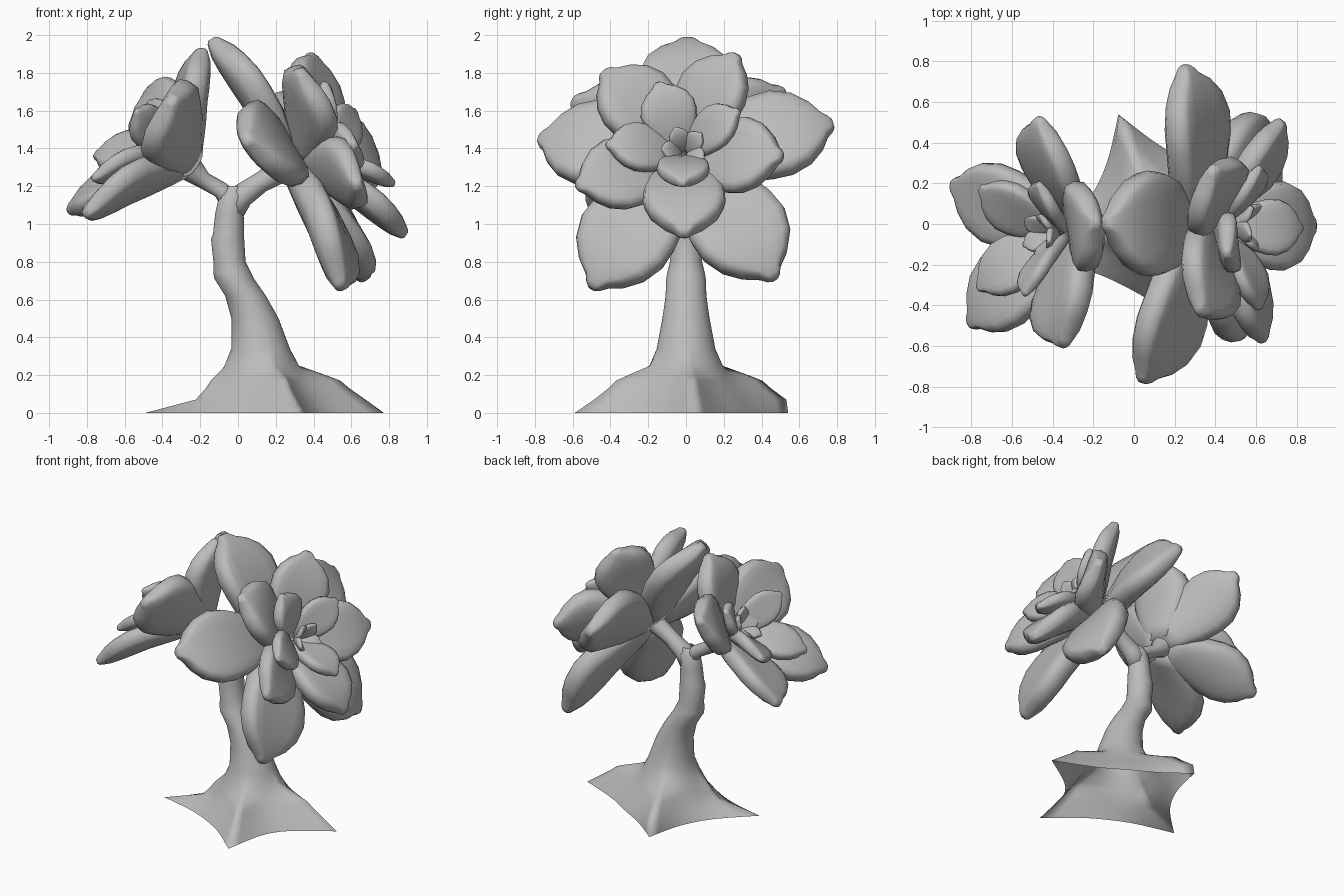
import bpy, bmesh, math
from mathutils import Quaternion, Vector

cube = bpy.data.objects.get("Cube")
if cube:
    bpy.data.objects.remove(cube, do_unlink=True)

grey = bpy.data.materials.new("plain_grey")
grey.use_nodes = True
grey.diffuse_color = (0.5, 0.5, 0.5, 1)
grey.node_tree.nodes["Principled BSDF"].inputs["Base Color"].default_value = (0.5, 0.5, 0.5, 1)


def loft(name, rings, cap_ends=True):
    """Skin a list of closed rings into one smooth object."""
    bm = bmesh.new()
    loops = [[bm.verts.new(p) for p in ring] for ring in rings]
    count = len(loops[0])
    for low, high in zip(loops, loops[1:]):
        for i in range(count):
            j = (i + 1) % count
            bm.faces.new((low[i], low[j], high[j], high[i]))
    if cap_ends:
        bm.faces.new(loops[0][::-1])
        bm.faces.new(loops[-1])
        bmesh.ops.recalc_face_normals(bm, faces=bm.faces[:])
    for face in bm.faces:
        face.smooth = True
    mesh = bpy.data.meshes.new(name)
    bm.to_mesh(mesh)
    bm.free()
    mesh.materials.append(grey)
    obj = bpy.data.objects.new(name, mesh)
    bpy.context.collection.objects.link(obj)


def rounded(value, power):
    return math.copysign(abs(value) ** power, value)


# Petal outline: position along length, relative width, relative thickness
OUTLINE = [(0, .4, .65), (.15, .6, .85), (.32, .84, 1), (.5, .98, 1), (.64, 1, 1),
           (.78, .84, .9), (.88, .56, .75), (.94, .27, .55), (.98, .17, .4), (1, .09, .22)]


def petal(name, base, tip, axis, width, twist=0):
    span = tip - base
    along = span.normalized()
    up = (axis - along * axis.dot(along)).normalized()
    up.rotate(Quaternion(along, math.radians(twist)))
    side = along.cross(up)
    half, thick = width / 2, width * 0.175
    rings = []
    for t, w, h in OUTLINE:
        bow = 0.05 * span.length * math.sin(math.pi * t)
        ring = []
        for k in range(16):
            a = 2 * math.pi * k / 16
            c, s = rounded(math.cos(a), .7), rounded(math.sin(a), .55)
            lift = thick * h * s + 0.12 * half * w * c * c + bow
            ring.append(base + span * t + side * (half * w * c) + up * lift)
        rings.append(ring)
    loft(name, rings)


def rosette(name, centre, layers):
    """Each layer: label, facing axis, height along it, list of (tip, width, twist)."""
    centre = Vector(centre)
    for label, facing, height, petals in layers:
        axis = Vector(facing).normalized()
        for i, (tip, *shape) in enumerate(petals):
            base = centre + axis * height
            tip = Vector(tip)
            base = base + (tip - base).normalized() * 0.04
            petal(f"{name}_{label}_petal_{i + 1}", base, tip, axis, *shape)
    # tiny bud leaves in the middle
    u = axis.cross(Vector((0, 1, 0))).normalized()
    v = axis.cross(u)
    start = centre + axis * (height + 0.08)
    for i in range(5):
        a = 2 * math.pi * i / 5 + 0.4
        out = u * math.cos(a) + v * math.sin(a)
        petal(f"{name}_bud_leaf_{i + 1}", start + out * 0.02,
              start + out * 0.12 + axis * 0.12, axis, 0.11)


TILTED, FORWARD = (.87, 0, .49), (.96, 0, .28)
rosette("large_rosette", (.28, -.01, 1.31), [
    ("outer", TILTED, 0, [
        ((-.14, .01, 1.98), .52), ((.25, .78, 1.53), .5), ((.04, -.78, 1.45), .5),
        ((.55, -.5, .66), .53), ((.67, .47, .71), .53)]),
    ("middle", FORWARD, .07, [
        ((.39, .27, 1.9), .42, -28), ((.33, -.44, 1.81), .45, 18), ((.73, .51, 1.36), .42),
        ((.64, -.58, 1.2), .4), ((.89, -.01, .94), .44)]),
    ("inner", FORWARD, .14, [
        ((.46, -.15, 1.75), .3), ((.62, .28, 1.6), .25, -18),
        ((.62, -.42, 1.42), .28, 12), ((.83, -.02, 1.21), .28)]),
])

LEFTWARD = (-.8, -.1, .55)
rosette("small_rosette", (-.25, -.03, 1.31), [
    ("outer", LEFTWARD, 0, [
        ((-.19, .01, 1.93), .45), ((-.35, -.6, 1.66), .48), ((-.47, .52, 1.71), .42),
        ((-.9, .2, 1.07), .42), ((-.81, -.5, 1.05), .42)]),
    ("middle", LEFTWARD, .09, [
        ((-.76, .18, 1.36), .29), ((-.77, -.32, 1.24), .29),
        ((-.54, -.35, 1.6), .23), ((-.47, .2, 1.65), .23)]),
])

# Trunk flaring into four pointed roots: angle in degrees, hump size, ground reach
ROOTS = [(5, 1.35, 1.07), (110, 1.4, .82), (195, .35, 1), (290, 1.15, .98)]
# height, centre x, radius, root reach
TRUNK = [(0, .12, .32, .31), (.07, .12, .285, .2), (.13, .12, .24, .17), (.17, .12, .22, .15),
         (.195, .12, .21, .11), (.25, .12, .19, .01), (.34, .12, .155, 0), (.5, .09, .125, 0),
         (.62, .04, .108, 0), (.71, -.02, .105, 0), (.74, -.03, .1, 0), (.8, -.045, .085, 0),
         (.92, -.055, .088, 0), (.95, -.05, .082, 0), (1.06, -.045, .075, 0),
         (1.15, -.03, .07, 0), (1.2, -.02, .04, 0)]


def trunk_ring(z, x, radius, reach):
    ring = []
    for k in range(72):
        a = 2 * math.pi * k / 72
        r = radius
        for degrees, hump, ground in ROOTS:
            gap = abs((a - math.radians(degrees) + math.pi) % (2 * math.pi) - math.pi)
            r += reach * (hump if z > 0 else ground) * math.exp(-gap / .27)
        ring.append(Vector((x + r * math.cos(a), r * math.sin(a), z)))
    return ring


loft("trunk_and_roots", [trunk_ring(*row) for row in TRUNK], cap_ends=False)


def branch(name, path, radii):
    points = [Vector(p) for p in path]
    rings = []
    for i, p in enumerate(points):
        d = (points[min(i + 1, len(points) - 1)] - points[max(i - 1, 0)]).normalized()
        u = d.cross(Vector((0, 1, 0))).normalized()
        v = d.cross(u)
        rings.append([p + (u * math.cos(k * math.pi / 6) + v * math.sin(k * math.pi / 6)) * radii[i]
                      for k in range(12)])
    loft(name, rings)


# Forked branches carrying the rosettes
branch("large_branch", [(-.04, 0, 1.06), (.02, 0, 1.15), (.12, 0, 1.22), (.22, 0, 1.28), (.33, 0, 1.34)],
       [.07, .065, .055, .065, .11])
branch("small_branch", [(-.03, 0, 1.1), (-.09, 0, 1.18), (-.18, 0, 1.23), (-.25, -.02, 1.29), (-.32, -.03, 1.36)],
       [.06, .045, .045, .07, .1])
